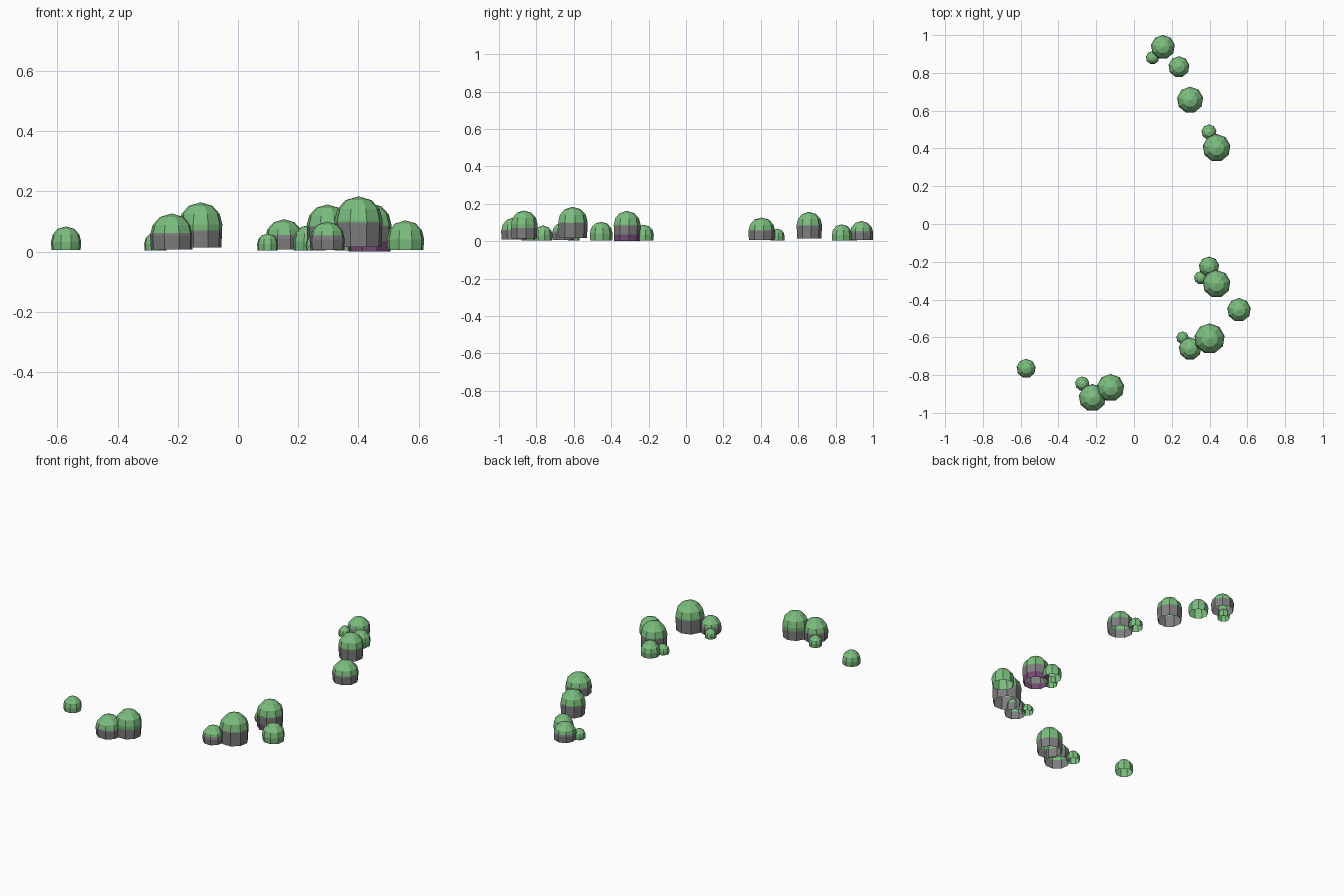
import bpy, bmesh, math
from mathutils import Matrix

if "Cube" in bpy.data.objects:
    bpy.data.objects.remove(bpy.data.objects["Cube"])

def material(name, color):
    m = bpy.data.materials.new(name)
    m.diffuse_color = (*color, 1)
    m.use_nodes = True
    m.node_tree.nodes["Principled BSDF"].inputs["Base Color"].default_value = m.diffuse_color
    return m

MATS = [material("leaf green", (0.20, 0.51, 0.21)),
        material("stone grey", (0.21, 0.21, 0.21)),
        material("dull purple", (0.17, 0.07, 0.17))]
SIDES = 9

def bush(name, x, y, r, base, top, grey=0, purple=0):
    """Open-bottomed faceted dome on a slightly tapered skirt, with colour bands by height."""
    mid = max(top - r, base + 0.01)
    rise = top - mid
    profile = [(r * 0.96, base), (r, mid)]
    profile += [(r * math.cos(math.radians(a)), mid + rise * math.sin(math.radians(a)))
                for a in (28, 57)]
    bm = bmesh.new()
    rings = []
    for pr, pz in profile:
        rings.append([bm.verts.new((pr * math.sin(2 * math.pi * i / SIDES),
                                    pr * math.cos(2 * math.pi * i / SIDES), pz))
                      for i in range(SIDES)])
    tip = bm.verts.new((0, 0, top))
    for i in range(SIDES):
        j = (i + 1) % SIDES
        for lo, hi in zip(rings, rings[1:]):
            bm.faces.new((lo[j], lo[i], hi[i], hi[j]))
        bm.faces.new((rings[-1][j], rings[-1][i], tip))
    # cut clean colour borders
    for z in (grey, purple):
        if z:
            bmesh.ops.bisect_plane(bm, geom=bm.verts[:] + bm.edges[:] + bm.faces[:],
                                   plane_co=(0, 0, z), plane_no=(0, 0, 1))
    bm.normal_update()
    for f in bm.faces:
        z = f.calc_center_median().z
        f.material_index = 2 if z < purple else 1 if z < grey else 0
    bmesh.ops.transform(bm, matrix=Matrix.Translation((x, y, 0)), verts=bm.verts[:])
    me = bpy.data.meshes.new(name)
    bm.to_mesh(me)
    bm.free()
    for m in MATS:
        me.materials.append(m)
    bpy.context.collection.objects.link(bpy.data.objects.new(name, me))

# x, y, radius, base z, top z, grey band top, purple band top
BUSHES = [
    # far group
    (0.153, 0.937, 0.064, 0.007, 0.108, 0.055),
    (0.098, 0.880, 0.035, 0.004, 0.060),
    (0.238, 0.832, 0.056, 0.004, 0.090),
    (0.297, 0.657, 0.070, 0.014, 0.157, 0.083),
    (0.397, 0.487, 0.040, 0.004, 0.067),
    (0.437, 0.403, 0.074, 0.007, 0.127, 0.060),
    # right group
    (0.397, -0.226, 0.054, 0.004, 0.088),
    (0.353, -0.285, 0.035, 0.004, 0.058),
    (0.437, -0.317, 0.074, 0.000, 0.162, 0.083, 0.035),
    (0.556, -0.455, 0.063, 0.005, 0.104),
    (0.400, -0.607, 0.081, 0.016, 0.184, 0.097),
    (0.257, -0.602, 0.033, 0.004, 0.055),
    (0.297, -0.660, 0.060, 0.006, 0.100, 0.053),
    # front left group
    (-0.571, -0.765, 0.051, 0.005, 0.084),
    (-0.274, -0.845, 0.038, 0.004, 0.064),
    (-0.220, -0.920, 0.073, 0.008, 0.127, 0.062),
    (-0.124, -0.867, 0.073, 0.014, 0.164, 0.070),
]
for n, b in enumerate(BUSHES):
    bush(f"bush_{n + 1}", *b)
